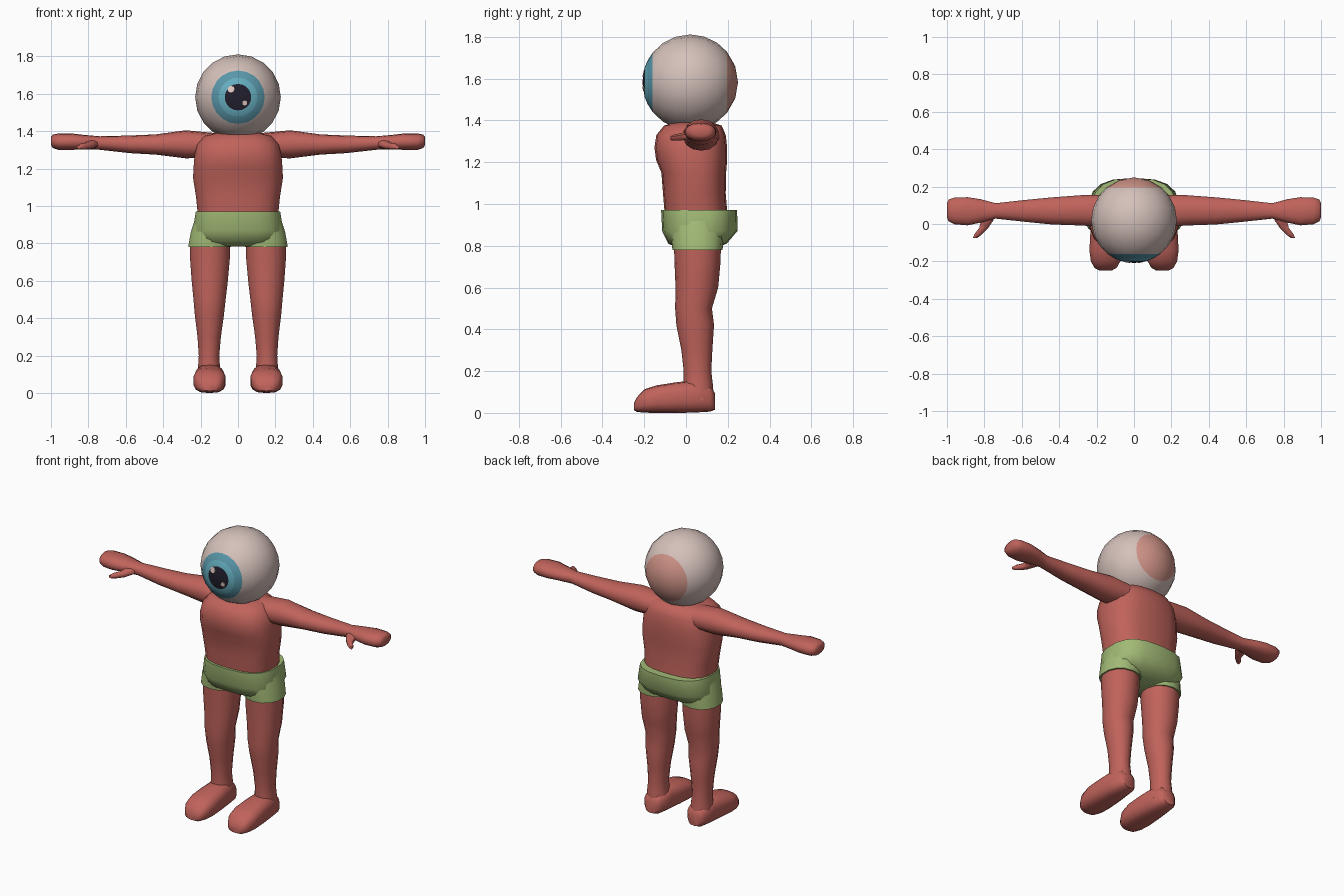
import bpy, bmesh, math
from mathutils import Vector


def material(name, rgb):
    m = bpy.data.materials.new(name)
    m.diffuse_color = (*rgb, 1)
    return m


SKIN = material("red skin", (0.53, 0.125, 0.105))
SHORTS = material("green cloth", (0.36, 0.49, 0.18))
WHITE = material("eye white", (0.66, 0.53, 0.49))
PINK = material("pink patch", (0.62, 0.29, 0.24))
RING = material("dark iris", (0.10, 0.31, 0.40))
IRIS = material("light iris", (0.13, 0.42, 0.52))
PUPIL = material("pupil", (0.015, 0.013, 0.025))
GLINT = material("glint", (0.75, 0.58, 0.54))


def finish(bm, name, mats, angle=50):
    bmesh.ops.recalc_face_normals(bm, faces=bm.faces)
    me = bpy.data.meshes.new(name)
    bm.to_mesh(me)
    bm.free()
    for m in mats:
        me.materials.append(m)
    ob = bpy.data.objects.new(name, me)
    bpy.context.collection.objects.link(ob)
    bpy.ops.object.select_all(action='DESELECT')
    ob.select_set(True)
    bpy.context.view_layer.objects.active = ob
    bpy.ops.object.shade_smooth_by_angle(angle=math.radians(angle))
    return ob


def loft(name, axis, sections, mat, n=14, power=2.0, side=1):
    """Skin superellipse rings: (position on axis, centre a, centre b, radius a, radius b)."""
    bm = bmesh.new()
    rings = []
    for p, ca, cb, ra, rb in sections:
        ring = []
        for i in range(n):
            t = math.tau * (i + 0.5) / n
            c, s = math.cos(t), math.sin(t)
            a = ca + ra * math.copysign(abs(c) ** (2 / power), c)
            b = cb + rb * math.copysign(abs(s) ** (2 / power), s)
            x, y, z = {'x': (p, a, b), 'y': (a, p, b), 'z': (a, b, p)}[axis]
            ring.append(bm.verts.new((x * side, y, z)))
        rings.append(ring)
    for r, q in zip(rings, rings[1:]):
        for i in range(n):
            j = (i + 1) % n
            bm.faces.new((r[i], r[j], q[j], q[i]))
    bm.faces.new(rings[0])
    bm.faces.new(rings[-1])
    return finish(bm, name, [mat])


# Eyeball head: rings turned about the y axis, coloured by ring
CENTRE, R, SEG = Vector((0, 0.02, 1.582)), 0.229, 20
angles = [18, 27, 38.5, 55, 72, 90, 107, 124, 140, 160]
bm = bmesh.new()
front = bm.verts.new(CENTRE + Vector((0, -R, 0)))
back = bm.verts.new(CENTRE + Vector((0, R, 0)))
rings = []
for a in map(math.radians, angles):
    rings.append([bm.verts.new(CENTRE + R * Vector((
        math.sin(a) * math.cos(math.tau * i / SEG), -math.cos(a),
        math.sin(a) * math.sin(math.tau * i / SEG)))) for i in range(SEG)])
for i in range(SEG):
    j = (i + 1) % SEG
    bm.faces.new((front, rings[0][i], rings[0][j])).material_index = 0
    bm.faces.new((back, rings[-1][i], rings[-1][j])).material_index = 4
    for k in range(len(rings) - 1):
        f = bm.faces.new((rings[k][i], rings[k][j], rings[k + 1][j], rings[k + 1][i]))
        f.material_index = 1 if k == 0 else 2 if k == 1 else 4 if angles[k] >= 140 else 3
finish(bm, "eyeball_head", [PUPIL, IRIS, RING, WHITE, PINK])

# Glints: tiny plates on the pupil
for name, x, z, r in (("large_glint", -0.037, 0.042, 0.019), ("small_glint", 0.036, -0.031, 0.014)):
    d = Vector((x, -math.sqrt(R * R - x * x - z * z), z)).normalized()
    bm = bmesh.new()
    bmesh.ops.create_cone(bm, cap_ends=True, segments=8, radius1=r, radius2=r, depth=0.006,
                          matrix=d.to_track_quat('Z', 'Y').to_matrix().to_4x4())
    bmesh.ops.translate(bm, verts=bm.verts, vec=CENTRE + d * (R - 0.002))
    finish(bm, name, [GLINT], 30)

# Torso
loft("torso", 'z', [
    (0.93, 0, 0.05, 0.215, 0.15), (1.05, 0, 0.04, 0.227, 0.15),
    (1.15, 0, 0.037, 0.243, 0.155), (1.21, 0, 0.027, 0.24, 0.17),
    (1.27, 0, 0.023, 0.235, 0.174), (1.33, 0, 0.024, 0.22, 0.166),
    (1.375, 0, 0.033, 0.18, 0.138), (1.39, 0, 0.035, 0.12, 0.09)], SKIN, 18, 2.7)

# Shorts: hips plus two sleeves
loft("shorts_hips", 'z', [
    (0.97, 0, 0.063, 0.228, 0.182), (0.87, 0, 0.066, 0.245, 0.18),
    (0.81, 0, 0.055, 0.225, 0.14), (0.785, 0, 0.05, 0.12, 0.08)], SHORTS, 18, 2.7)

for side, label in ((1, "left"), (-1, "right")):
    loft(label + "_shorts_sleeve", 'z', [
        (0.93, 0.125, 0.055, 0.108, 0.13), (0.86, 0.142, 0.055, 0.113, 0.128),
        (0.78, 0.152, 0.055, 0.117, 0.12)], SHORTS, 14, 2.2, side)
    # Leg and foot
    loft(label + "_leg", 'z', [
        (0.82, 0.15, 0.055, 0.11, 0.113), (0.72, 0.15, 0.055, 0.109, 0.11),
        (0.60, 0.151, 0.052, 0.099, 0.102), (0.50, 0.152, 0.036, 0.088, 0.088),
        (0.42, 0.153, 0.044, 0.08, 0.09), (0.30, 0.154, 0.052, 0.064, 0.074),
        (0.20, 0.155, 0.055, 0.056, 0.066), (0.14, 0.155, 0.058, 0.06, 0.07),
        (0.06, 0.152, 0.06, 0.07, 0.075)], SKIN, 14, 2.1, side)
    loft(label + "_foot", 'y', [
        (0.138, 0.152, 0.055, 0.04, 0.04), (0.115, 0.152, 0.068, 0.062, 0.062),
        (0.03, 0.152, 0.078, 0.075, 0.077), (-0.05, 0.152, 0.073, 0.083, 0.073),
        (-0.14, 0.152, 0.066, 0.088, 0.066), (-0.20, 0.152, 0.057, 0.08, 0.056),
        (-0.235, 0.152, 0.04, 0.06, 0.035), (-0.248, 0.152, 0.03, 0.035, 0.018)],
        SKIN, 14, 2.8, side)
    # Arm with mitten hand, then thumb
    loft(label + "_arm", 'x', [
        (0.12, 0.07, 1.325, 0.09, 0.065), (0.28, 0.073, 1.33, 0.083, 0.075),
        (0.44, 0.07, 1.329, 0.074, 0.054), (0.58, 0.07, 1.33, 0.06, 0.047),
        (0.74, 0.07, 1.337, 0.042, 0.036), (0.82, 0.07, 1.342, 0.064, 0.038),
        (0.89, 0.068, 1.344, 0.077, 0.044), (0.96, 0.07, 1.344, 0.073, 0.044),
        (0.99, 0.072, 1.346, 0.06, 0.036), (1.0, 0.073, 1.347, 0.04, 0.022)],
        SKIN, 14, 2.2, side)
    loft(label + "_thumb", 'y', [
        (0.06, 0.785, 1.338, 0.045, 0.024), (0.02, 0.785, 1.33, 0.036, 0.022),
        (-0.02, 0.803, 1.322, 0.026, 0.019), (-0.055, 0.833, 1.318, 0.022, 0.016),
        (-0.075, 0.85, 1.315, 0.012, 0.01)], SKIN, 8, 2.2, side)
